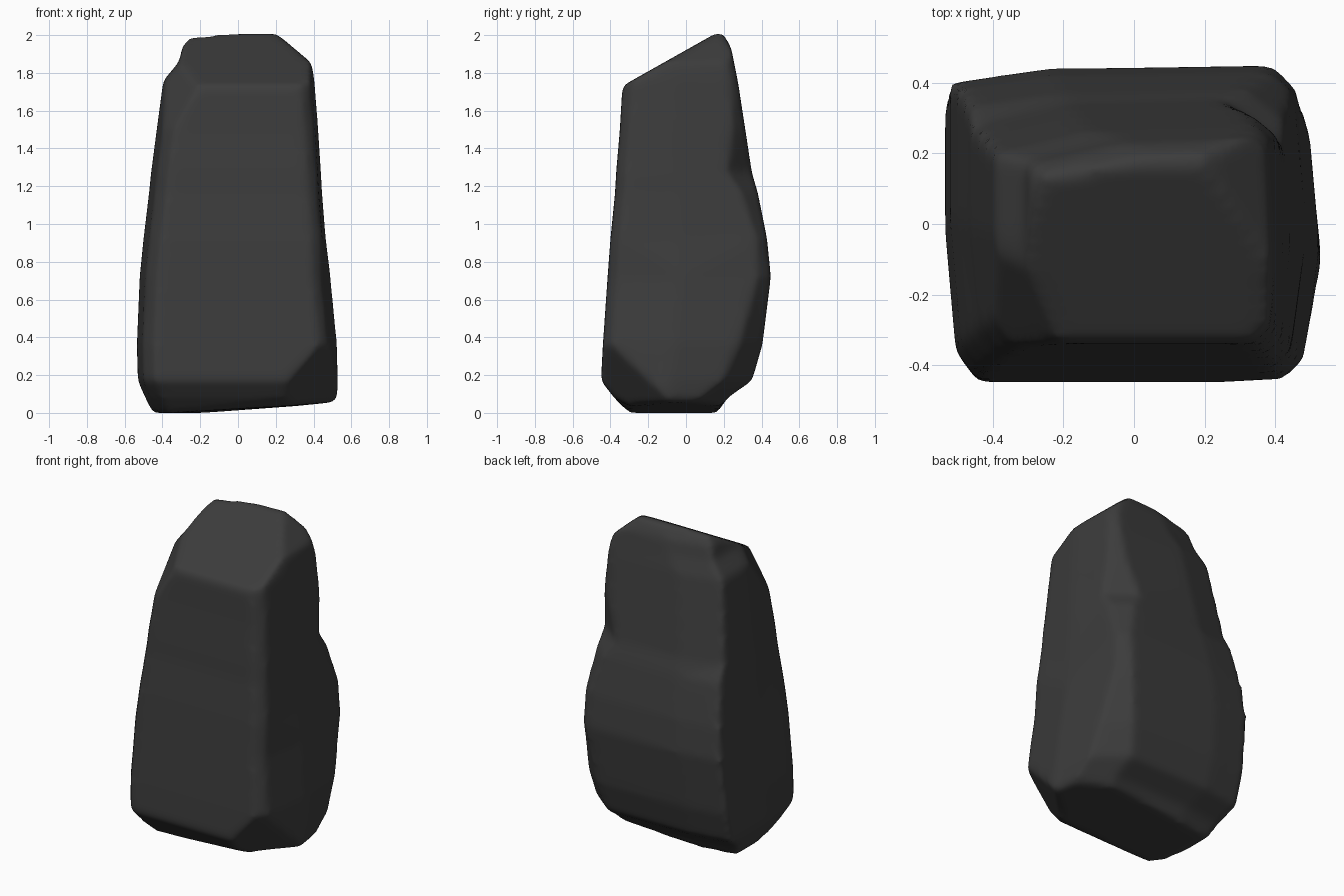
import bpy
import bmesh
from mathutils import Vector

cube = bpy.data.objects.get("Cube")
if cube:
    bpy.data.objects.remove(cube, do_unlink=True)


def make_material(name, color):
    mat = bpy.data.materials.new(name)
    mat.use_nodes = True
    mat.diffuse_color = color
    shader = mat.node_tree.nodes["Principled BSDF"]
    shader.inputs["Base Color"].default_value = color
    shader.inputs["Roughness"].default_value = 0.9
    return mat


def outline(z, left, right, front, back, corner):
    """Uneven chamfered rectangle; corner is the back right chamfer."""
    bulge = 0.04 if z < 0.8 else 0.015
    tail = 0.075 if z > 1.22 else 0.05
    middle = (front + back) / 2
    points = [
        (left + 0.09, front), (right - bulge - 0.06, front),
        (right - bulge - 0.005, front + 0.05),
        (right, middle - 0.04),
        (right - min(bulge, 0.03), back - 0.7 * corner),
        (right - corner, back),
        (left + 0.27, back - 0.01),
        (left, back - tail),
        (left, middle), (left + 0.03, front + 0.08),
    ]
    # The underside rises gently toward one side
    lift = 0.1 if z < 0.05 else 0
    return [(x, y, z + lift * max(0, x + 0.05)) for x, y in points]


def cut(bm, point, normal):
    """Slice off everything beyond a plane and close the hole."""
    result = bmesh.ops.bisect_plane(
        bm, geom=bm.verts[:] + bm.edges[:] + bm.faces[:],
        plane_co=Vector(point), plane_no=Vector(normal).normalized(),
        clear_outer=True)
    edges = [e for e in result["geom_cut"]
             if isinstance(e, bmesh.types.BMEdge) and e.is_boundary]
    bmesh.ops.holes_fill(bm, edges=edges, sides=0)


# Cross-sections from the ground up: height, left, right, front, back, corner
sections = [
    (0.0, -0.45, 0.51, -0.30, 0.18, 0.2),
    (0.08, -0.49, 0.53, -0.38, 0.22, 0.2),
    (0.17, -0.53, 0.53, -0.45, 0.35, 0.22),
    (0.36, -0.535, 0.525, -0.44, 0.405, 0.18),
    (0.72, -0.52, 0.49, -0.415, 0.45, 0.1),
    (0.92, -0.50, 0.465, -0.40, 0.43, 0.08),
    (1.17, -0.47, 0.445, -0.375, 0.38, 0.13),
    (1.27, -0.46, 0.44, -0.37, 0.35, 0.19),
    (1.5, -0.43, 0.425, -0.35, 0.315, 0.1),
    (1.76, -0.395, 0.405, -0.335, 0.275, 0.06),
    (1.86, -0.31, 0.39, -0.33, 0.255, 0.06),
    (1.94, -0.295, 0.38, -0.33, 0.24, 0.06),
    (2.01, -0.24, 0.37, -0.33, 0.20, 0.06),
]

# Stone body lofted through the sections
bm = bmesh.new()
rings = [[bm.verts.new(p) for p in outline(*s)] for s in sections]
for low, high in zip(rings, rings[1:]):
    for i in range(len(low)):
        j = (i + 1) % len(low)
        bm.faces.new((low[i], low[j], high[j], high[i]))
bm.faces.new(reversed(rings[0]))
bm.faces.new(rings[-1])

# Sloping crown, its two shoulders, and the lower front corner
cut(bm, (0, -0.33, 1.735), (0, -0.27, 0.48))
cut(bm, (0.215, 0.18, 2.0), (0.66, 0.02, 0.75))
cut(bm, (-0.44, -0.35, 1.34), (-0.1125, -0.0857, 0.068))
cut(bm, (0.28, -0.44, 0.18), (0.63, -0.62, -0.53))

bmesh.ops.triangulate(bm, faces=bm.faces[:])
bmesh.ops.recalc_face_normals(bm, faces=bm.faces[:])
mesh = bpy.data.meshes.new("boulder")
bm.to_mesh(mesh)
bm.free()

boulder = bpy.data.objects.new("boulder", mesh)
bpy.context.collection.objects.link(boulder)
mesh.materials.append(make_material("dark grey stone", (0.045, 0.045, 0.045, 1)))

# Worn, softly rounded edges
remesh = boulder.modifiers.new("even_surface", "REMESH")
remesh.mode = "VOXEL"
remesh.voxel_size = 0.02
remesh.use_smooth_shade = True
wear = boulder.modifiers.new("worn_edges", "SMOOTH")
wear.factor = 0.5
wear.iterations = 10
for face in mesh.polygons:
    face.use_smooth = True
